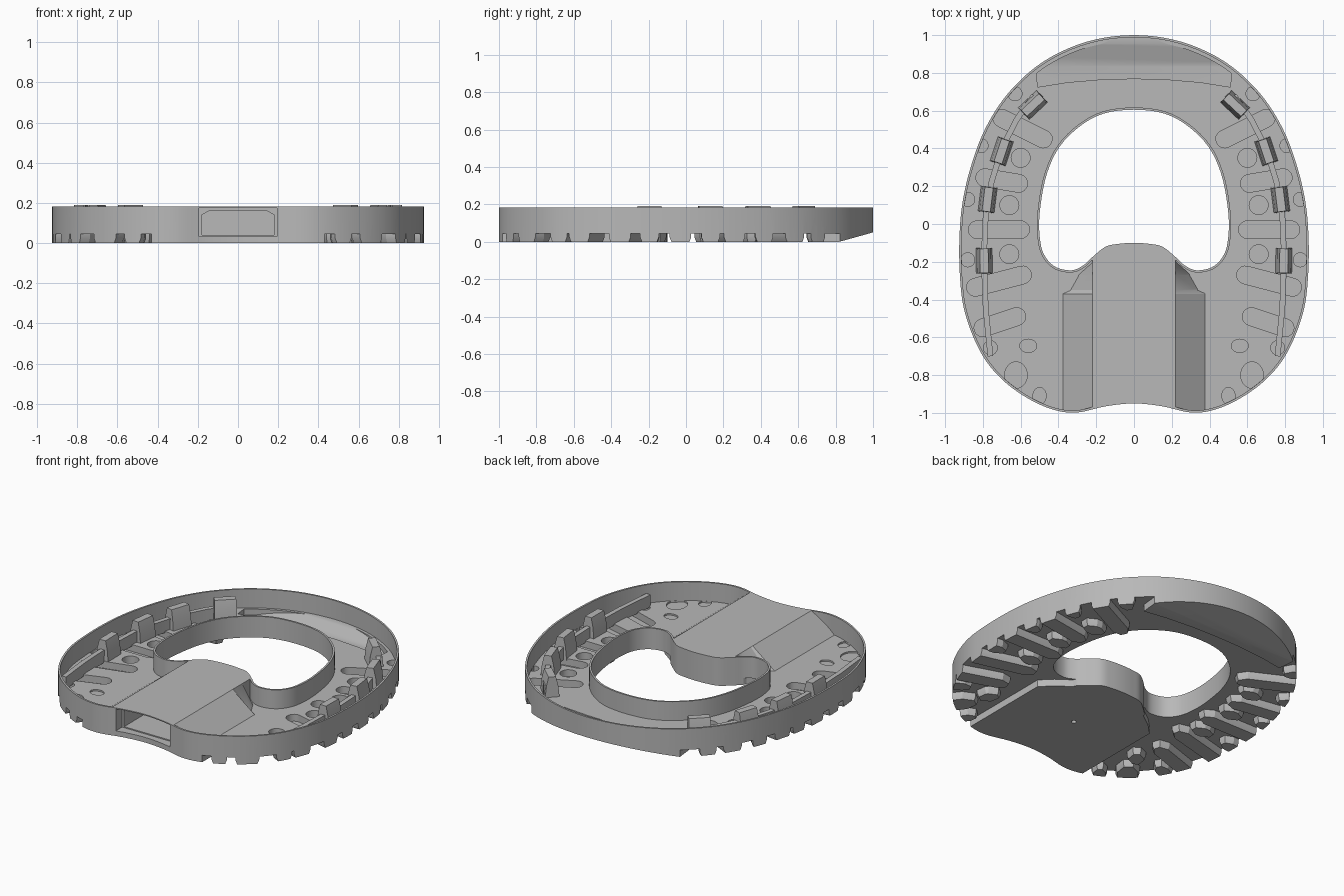
import bpy, bmesh, math
from mathutils import Vector

if "Cube" in bpy.data.objects:
    bpy.data.objects.remove(bpy.data.objects["Cube"])

grey = bpy.data.materials.new("plain grey")
grey.use_nodes = True
grey.diffuse_color = (0.48, 0.48, 0.48, 1)
for n in grey.node_tree.nodes:
    if n.type == 'BSDF_PRINCIPLED':
        n.inputs["Base Color"].default_value = (0.48, 0.48, 0.48, 1)

H = 0.182       # rim height
FLOOR = 0.06    # upper side of the floor
UNDER = 0.045   # lower side of the floor


def closed_curve(half, steps=5):
    """Smooth counter-clockwise loop through a right half, mirrored in x."""
    pts = half + [(-x, y) for x, y in reversed(half[1:-1])]
    pts = [Vector(p) for p in reversed(pts)]
    out, n = [], len(pts)
    for i in range(n):
        a, b, c, d = (pts[(i + k) % n] for k in (-1, 0, 1, 2))
        for s in range(steps):
            t = s / steps
            out.append(0.5 * (2 * b + (c - a) * t + (2 * a - 5 * b + 4 * c - d) * t * t
                              + (3 * b - a - 3 * c + d) * t ** 3))
    return out


def offset(loop, d):
    """Move a counter-clockwise loop outward by d."""
    out, n = [], len(loop)
    for i, p in enumerate(loop):
        t = (Vector(loop[(i + 1) % n]) - Vector(loop[i - 1])).normalized()
        out.append(Vector(p) + Vector((t.y, -t.x)) * d)
    return out


def loft(bm, rings):
    """Closed solid through stacked rings of 3D points."""
    vs = [[bm.verts.new(p) for p in r] for r in rings]
    n = len(vs[0])
    faces = [bm.faces.new(vs[0][::-1]), bm.faces.new(vs[-1])]
    for lo, hi in zip(vs, vs[1:]):
        for i in range(n):
            j = (i + 1) % n
            faces.append(bm.faces.new((lo[i], lo[j], hi[j], hi[i])))
    bmesh.ops.recalc_face_normals(bm, faces=faces)


def level(loop, z):
    return [(p[0], p[1], z) for p in loop]


def make(name, solids):
    bm = bmesh.new()
    for rings in solids:
        loft(bm, rings)
    me = bpy.data.meshes.new(name)
    bm.to_mesh(me)
    bm.free()
    me.materials.append(grey)
    ob = bpy.data.objects.new(name, me)
    bpy.context.collection.objects.link(ob)
    return ob


def prism(name, loop, z0, z1):
    return make(name, [[level(loop, z0), level(loop, z1)]])


def across(name, profile, x):
    """Extrude a (y, z) profile from -x to x."""
    return make(name, [[[(s * x, y, z) for y, z in profile] for s in (-1, 1)]])


def combine(ob, tool, op, keep=False):
    tool.hide_render = True
    m = ob.modifiers.new(op, 'BOOLEAN')
    m.operation, m.object, m.solver, m.use_self = op, tool, 'EXACT', True
    bpy.context.view_layer.objects.active = ob
    bpy.ops.object.modifier_apply(modifier=m.name)
    if not keep:
        bpy.data.objects.remove(tool)


def mirror(loop, s):
    return [(x, y) for x, y in loop] if s > 0 else [(-x, y) for x, y in reversed(loop)]


def ellipse(c, rx, ry, n=24):
    return [(c[0] + rx * math.cos(2 * math.pi * i / n), c[1] + ry * math.sin(2 * math.pi * i / n))
            for i in range(n)]


def capsule(a, b, r, n=8):
    w = math.atan2(b[1] - a[1], b[0] - a[0])
    return [(c[0] + r * math.cos(w + k + math.pi * i / n), c[1] + r * math.sin(w + k + math.pi * i / n))
            for c, k in ((b, -math.pi / 2), (a, math.pi / 2)) for i in range(n + 1)]


def bar(a, b, w):
    """Bar with pointed ends around the line a-b."""
    a, b = Vector(a), Vector(b)
    u = (b - a).normalized()
    v = Vector((-u.y, u.x)) * w
    return [tuple(p) for p in (a + v, a + v * .45 - u * w, a - v * .45 - u * w, a - v,
                               b - v, b - v * .45 + u * w, b + v * .45 + u * w, b + v)]


outer = closed_curve([(0, 1), (.25, .965), (.48, .86), (.66, .70), (.785, .51), (.865, .30), (.91, .1),
                      (.925, -.1), (.92, -.3), (.9, -.45), (.85, -.6), (.78, -.73), (.68, -.84),
                      (.55, -.93), (.42, -.985), (.3, -.998), (.15, -.965), (0, -.95)])
hole = closed_curve([(0, .605), (.2, .57), (.37, .44), (.46, .27), (.5, .05), (.495, -.1), (.465, -.18),
                     (.41, -.23), (.33, -.245), (.27, -.22), (.22, -.175), (.15, -.12), (.08, -.105), (0, -.1)])
inner_wall = offset(outer, -.012)

# Tub: rims and floor
body = prism("shoe_body", offset(outer, .05), UNDER, .22)
well = prism("well", inner_wall, FLOOR, .3)
combine(well, prism("hole_rim", offset(hole, .012), 0, .4), 'DIFFERENCE')
combine(body, well, 'DIFFERENCE')

# Heel block with sloping sides
base = [(.39, -1.1), (.39, -.37), (.345, -.35), (.3, -.27), (.222, -.2), (.2, -.05)]
top = [(.22, y) for x, y in base[:-1]] + [(.2, -.05)]
both = lambda half: half + [(-x, y) for x, y in reversed(half)]
combine(body, make("heel_block", [[level(both(base), .05), level(both(top), H), level(both(top), .22)]]), 'UNION')

# Treads and their hollow pockets
slots = [((.48, .45), (.70, .56)), ((.61, .215), (.79, .245)), ((.60, -.03), (.83, -.03)),
         ((.59, -.27), (.84, -.335)), ((.62, -.49), (.80, -.55))]
outer_studs = [(.63, .69), (.81, .415), (.88, .13), (.88, -.19), (.76, -.655)]
inner_studs = [(.60, .35), (.66, .10), (.66, -.16)]
heel_studs = [((.56, -.645), .045, .035), ((.625, -.80), .06, .07), ((.50, -.91), .035, .045)]
treads, pockets = [], []
for s in (1, -1):
    shapes = []
    for a, b in slots:
        u = (Vector(b) - Vector(a)).normalized()
        shapes.append(bar(a, Vector(b) + u * .25, .058))
        pockets.append((mirror(capsule(a, b, .047), s), .015))
    for c in outer_studs:
        u = Vector((c[0], c[1] * .6)).normalized()
        shapes.append(bar(c, Vector(c) + u * .25, .05))
        pockets.append((mirror(ellipse(c, .037, .037), s), .015))
    for c in inner_studs:
        shapes.append(bar((c[0] - .02, c[1]), (c[0] + .02, c[1]), .055))
        pockets.append((mirror(ellipse(c, .05, .05), s), .015))
    for c, rx, ry in heel_studs:
        u = Vector((.6, -.8)) * (.25 if rx != .045 else .02)
        shapes.append(bar(c, Vector(c) + u, rx + .01))
        pockets.append((mirror(ellipse(c, rx, ry), s), .05))
    for loop in shapes:
        loop = mirror(loop, s)
        treads.append([level(offset(loop, -.01), 0), level(loop, .025), level(loop, .052)])
for t in treads:
    combine(body, make("tread", [t]), 'UNION')

# Heel pad and toe pad
heel_pad = both([(.43, -1.1), (.43, -.37), (.36, -.30), (.27, -.235), (.2, -.05)])
toe_arc = [(.52, .71), (.36, .735), (.18, .75), (0, .755), (-.18, .75), (-.36, .735), (-.52, .71)]
toe_plan = toe_arc + [(-.56, 1.1), (.56, 1.1)]
combine(body, prism("heel_pad", heel_pad, 0, .052), 'UNION')
combine(body, prism("toe_pad", toe_plan, 0, .052), 'UNION')

# Trim to the outline and open the centre
combine(body, prism("outline", outer, 0, H), 'INTERSECT')
combine(body, prism("hole", hole, -.1, .4), 'DIFFERENCE')
pocket_tool = make("pockets", [[level(p, z), level(p, .16)] for p, z in pockets])
combine(pocket_tool, prism("pocket_limit", offset(outer, -.013), -.1, .5), 'INTERSECT')
combine(body, pocket_tool, 'DIFFERENCE')

# Rolled toe below, recess above it
combine(body, across("toe_bevel", [(.82, 0), (1.1, .078), (1.1, -.1), (.82, -.1)], 1.2), 'DIFFERENCE')
recess = across("toe_recess", [(.6, .022), (.835, .022), (.96, .062), (.96, .15), (.6, .15)], .515)
combine(recess, prism("recess_front", [(x * .98, y + .015) for x, y in toe_plan], -.1, .5), 'INTERSECT')
combine(recess, prism("recess_limit", offset(outer, -.03), -.1, .5), 'INTERSECT')
combine(body, recess, 'DIFFERENCE')

# Front opening with a stepped frame, and a small hole under the heel
combine(body, across("frame", [(-1.2, .033), (-.91, .033), (-.91, .175), (-1.2, .175)], .195), 'DIFFERENCE')
cavity = [(-.18, .04), (.18, .04), (.18, .14), (.145, .16), (-.145, .16), (-.18, .14)]
combine(body, make("cavity", [[[(x, y, z) for x, z in cavity] for y in (-.95, -.2)]]), 'DIFFERENCE')
combine(body, prism("heel_hole", ellipse((0, -.55), .015, .015, 12), -.1, .02), 'DIFFERENCE')

# Rails with clips on both sides
rail = [(.53, .68), (.62, .555), (.70, .40), (.755, .22), (.785, .05), (.795, -.18), (.785, -.45), (.76, -.70)]
clips = [((.535, .63), (.62, .55), 1), ((.70, .385), (.755, .22), 1),
         ((.775, .13), (.785, .05), 1), ((.793, -.195), (.79, -.4), 1)]
for s, side in ((1, "left"), (-1, "right")):
    edges = [Vector(p) for p in rail]
    strip = []
    for k in (1, -1):
        row = []
        for i, p in enumerate(edges):
            t = (edges[min(i + 1, 7)] - edges[max(i - 1, 0)]).normalized()
            row.append(tuple(p + Vector((-t.y, t.x)) * .015 * k))
        strip += row if k == 1 else row[::-1]
    prism(side + "_rail", mirror(strip, s), .05, .13)
    solids = []
    for c, toward, _ in clips:
        c = Vector(c)
        u = (Vector(toward) - c).normalized()
        v = Vector((-u.y, u.x))
        box = lambda l, w: mirror([tuple(c + u * a * l + v * b * w)
                                   for a, b in ((-1, -1), (1, -1), (1, 1), (-1, 1))], s)
        solids.append([level(box(.068, .044), .05), level(box(.066, .036), .13), level(box(.064, .022), .19)])
    make(side + "_clips", solids)

for ob in bpy.context.collection.objects:
    if ob.type == 'MESH':
        bpy.ops.object.select_all(action='DESELECT')
        ob.select_set(True)
        bpy.context.view_layer.objects.active = ob
        bpy.ops.object.shade_smooth_by_angle(angle=math.radians(25))
